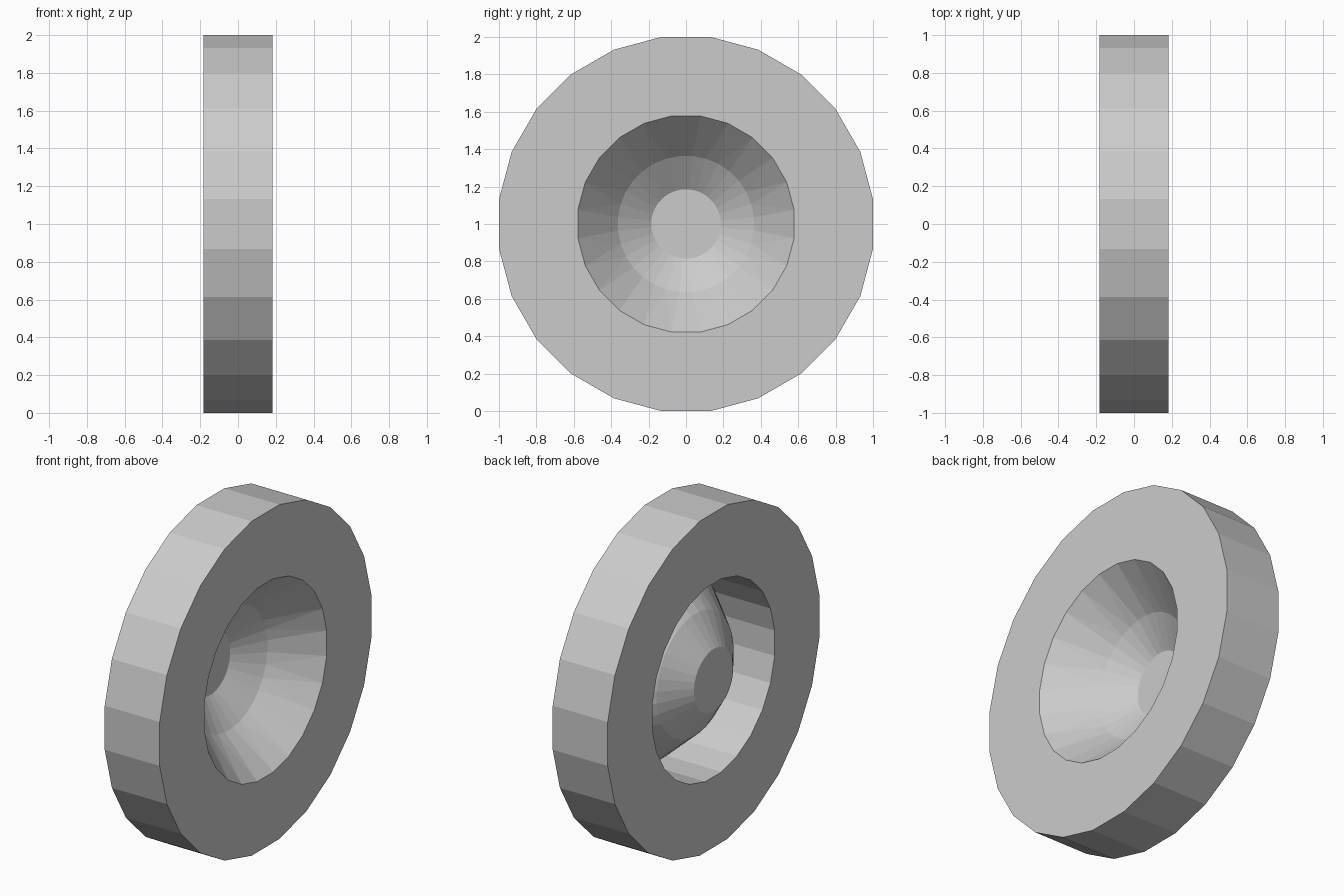
import bpy, bmesh
from math import sin, cos, pi

if "Cube" in bpy.data.objects:
    bpy.data.objects.remove(bpy.data.objects["Cube"])

CENTRE_Z = 1.0
HALF_WIDTH = 0.182


def ring(bm, radius, x, sides):
    """Closed loop of edges around the x axis, flat side up."""
    vs = []
    for i in range(sides):
        a = 2 * pi * (i + 0.5) / sides
        vs.append(bm.verts.new((x, radius * cos(a), CENTRE_Z + radius * sin(a))))
    return [bm.edges.new((vs[i], vs[(i + 1) % sides])) for i in range(sides)]


def bridge(bm, a, b):
    bmesh.ops.bridge_loops(bm, edges=a + b)


def finish(bm, name):
    bmesh.ops.recalc_face_normals(bm, faces=bm.faces[:])
    mesh = bpy.data.meshes.new(name)
    bm.to_mesh(mesh)
    bm.free()
    obj = bpy.data.objects.new(name, mesh)
    bpy.context.collection.objects.link(obj)
    return obj


# Tyre: square-section ring with 24 flat sides
R_OUT = 1.0 / cos(pi / 24)
R_IN = 0.583
bm = bmesh.new()
section = [(R_OUT, -HALF_WIDTH), (R_OUT, HALF_WIDTH),
           (R_IN, HALF_WIDTH), (R_IN, -HALF_WIDTH)]
loops = [ring(bm, r, x, 24) for r, x in section]
for i in range(4):
    bridge(bm, loops[i], loops[(i + 1) % 4])
finish(bm, "tyre")

# Dished hub: thin bowl from the right rim to a flat disc on the left
bm = bmesh.new()
rim = ring(bm, R_IN, HALF_WIDTH, 24)
middle = ring(bm, 0.365, -0.06, 32)
hub = ring(bm, 0.186, -HALF_WIDTH, 32)
bridge(bm, rim, middle)
bridge(bm, middle, hub)
bmesh.ops.contextual_create(bm, geom=hub)
finish(bm, "wheel_dish")
